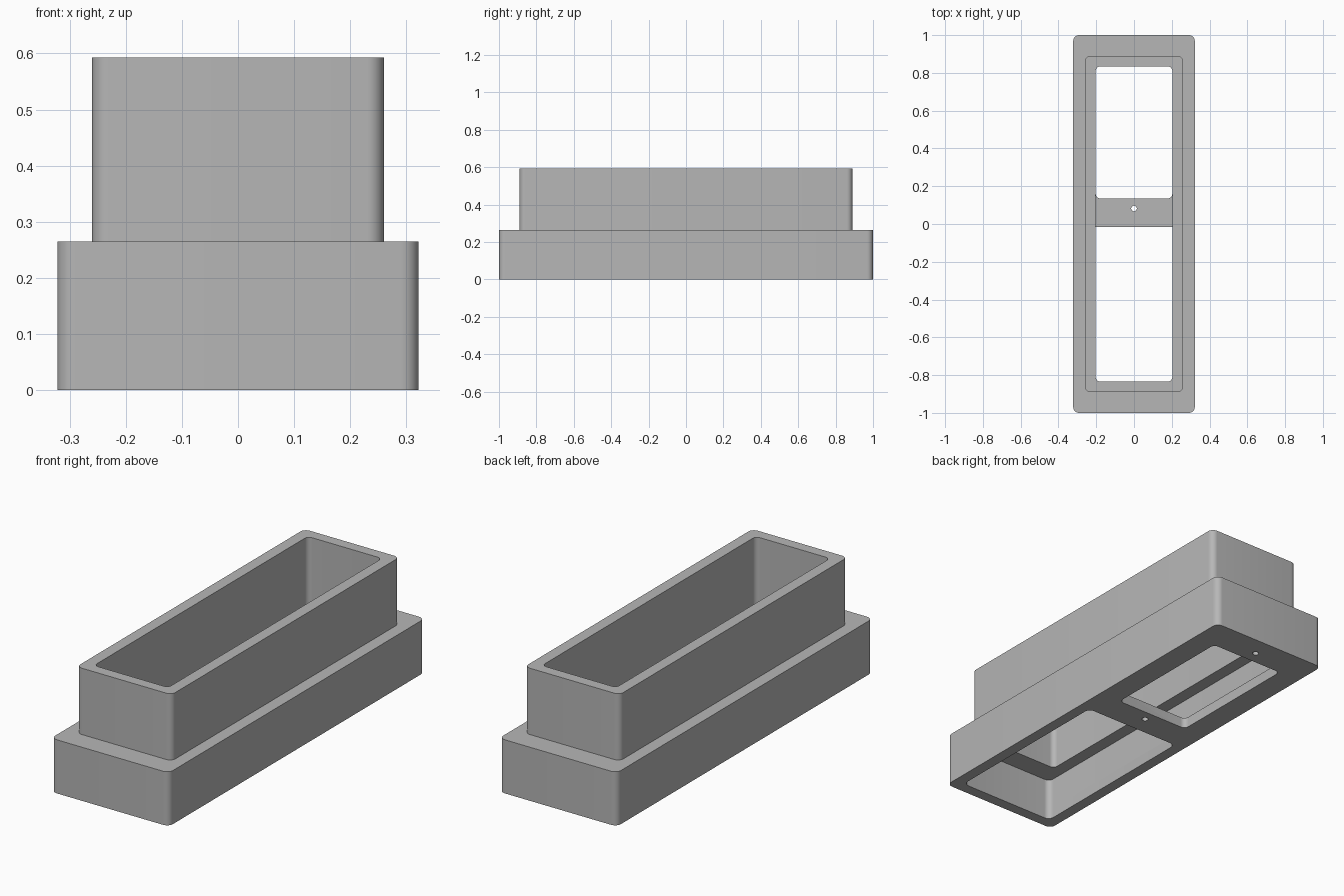
import bpy, bmesh, math

if "Cube" in bpy.data.objects:
    bpy.data.objects.remove(bpy.data.objects["Cube"])

grey = bpy.data.materials.new("matte grey")
grey.diffuse_color = (0.47, 0.47, 0.47, 1)
grey.use_nodes = True
grey.node_tree.nodes["Principled BSDF"].inputs["Base Color"].default_value = grey.diffuse_color
ARC = 8


def rounded_rect(x0, x1, y0, y1, r):
    """Counter-clockwise outline of a rounded rectangle."""
    centres = [(x1 - r, y1 - r), (x0 + r, y1 - r), (x0 + r, y0 + r), (x1 - r, y0 + r)]
    return [(cx + r * math.cos(a), cy + r * math.sin(a))
            for q, (cx, cy) in enumerate(centres)
            for a in [math.pi / 2 * (q + i / ARC) for i in range(ARC + 1)]]


def stack(name, levels):
    """Bridge equal-length outlines at given heights and cap both ends."""
    bm = bmesh.new()
    rings = [[bm.verts.new((x, y, z)) for x, y in outline] for outline, z in levels]
    n = len(rings[0])
    for a, b in zip(rings, rings[1:]):
        for i in range(n):
            j = (i + 1) % n
            bm.faces.new((a[i], a[j], b[j], b[i]))
    bm.faces.new(rings[0][::-1])
    bm.faces.new(rings[-1])
    bmesh.ops.recalc_face_normals(bm, faces=bm.faces)
    mesh = bpy.data.meshes.new(name)
    bm.to_mesh(mesh)
    bm.free()
    obj = bpy.data.objects.new(name, mesh)
    bpy.context.collection.objects.link(obj)
    return obj


# Stepped hollow housing: base walls, shoulder, collar, inner ledge, floor
base = rounded_rect(-0.322, 0.322, -1, 1, 0.032)
collar = rounded_rect(-0.26, 0.26, -0.89, 0.89, 0.03)
bore = rounded_rect(-0.203, 0.203, -0.835, 0.835, 0.025)
cavity = rounded_rect(-0.267, 0.267, -0.945, 0.945, 0.03)
housing = stack("housing", [
    (base, 0), (base, 0.265), (collar, 0.265), (collar, 0.593),
    (bore, 0.593), (bore, 0.212), (cavity, 0.212), (cavity, 0.053)])

# Floor openings: wide front opening, narrower back window, two screw holes
circle = [(0.015 * math.cos(2 * math.pi * i / 20), 0.015 * math.sin(2 * math.pi * i / 20))
          for i in range(20)]
openings = {
    "front_opening": rounded_rect(-0.266, 0.266, -0.944, -0.015, 0.03),
    "back_window": rounded_rect(-0.203, 0.203, 0.135, 0.835, 0.025),
    "bar_hole": [(x, y + 0.082) for x, y in circle],
    "end_hole": [(x, y + 0.9) for x, y in circle],
}
bpy.context.view_layer.objects.active = housing
for name, outline in openings.items():
    cutter = stack(name + "_cutter", [(outline, -0.05), (outline, 0.1)])
    cutter.hide_render = True
    mod = housing.modifiers.new(name, 'BOOLEAN')
    mod.operation = 'DIFFERENCE'
    mod.solver = 'EXACT'
    mod.object = cutter
    bpy.ops.object.modifier_apply(modifier=mod.name)
    bpy.data.objects.remove(cutter, do_unlink=True)

# Finish
housing.data.materials.clear()
housing.data.materials.append(grey)
for face in housing.data.polygons:
    face.material_index = 0
housing.select_set(True)
bpy.ops.object.shade_smooth_by_angle(angle=math.radians(30))
